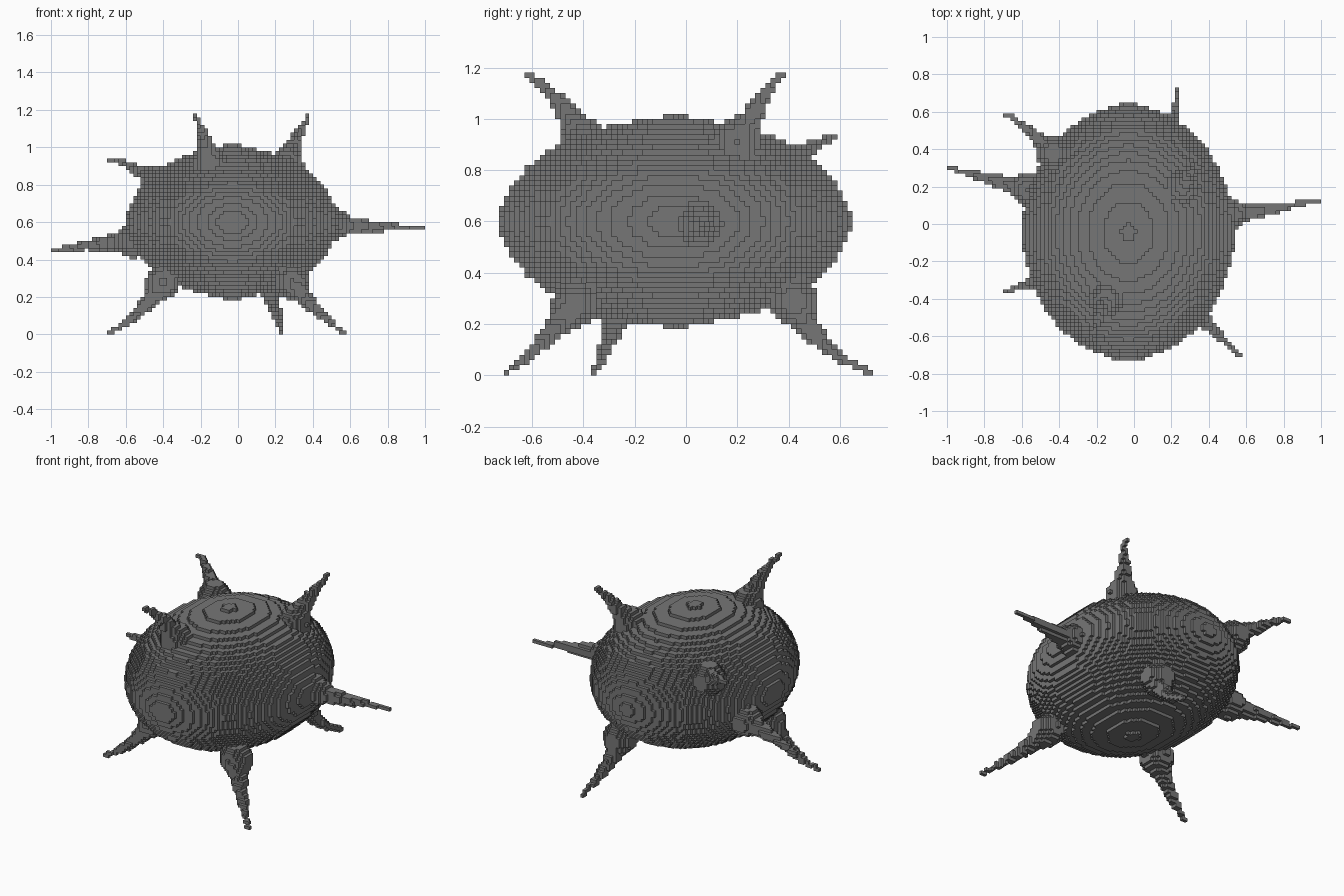
import bpy
import bmesh
import math
from mathutils import Vector

V = 0.02  # block size

if "Cube" in bpy.data.objects:
    bpy.data.objects.remove(bpy.data.objects["Cube"], do_unlink=True)

grey = bpy.data.materials.new("dark_grey")
grey.use_nodes = True
grey.diffuse_color = (0.18, 0.18, 0.18, 1)
grey.node_tree.nodes["Principled BSDF"].inputs["Base Color"].default_value = grey.diffuse_color


def centre(c):
    """Middle of a block, with the y grid shifted by half a block."""
    return Vector(((c[0] + 0.5) * V, c[1] * V, (c[2] + 0.5) * V))


def cell_of(p):
    return (math.floor(p.x / V), round(p.y / V), max(0, math.floor(p.z / V)))


def body_cells():
    """Ellipsoid with a slight point at each pole."""
    mid, radii = Vector((-0.03, -0.045, 0.6)), (0.56, 0.675, 0.402)
    cells = set()
    for i in range(-32, 30):
        for j in range(-38, 34):
            for k in range(8, 52):
                d = centre((i, j, k)) - mid
                u = Vector([a / r for a, r in zip(d, radii)])
                n = u.length
                axis = max(abs(a) for a in u) / max(n, 0.001)
                if n < 1 + 0.025 * max(0, (axis - 0.975) / 0.025):
                    cells.add((i, j, k))
    return cells


def spike_cells(base, mid, tip):
    """Tapered curved spike through three points, flared at the base."""
    base, mid, tip = Vector(base), Vector(mid), Vector(tip)
    ctrl = 2 * mid - (base + tip) / 2
    cells = set()
    for s in range(61):
        t = s / 60
        p = base * (1 - t) ** 2 + ctrl * 2 * t * (1 - t) + tip * t * t
        r = 0.01 + 0.052 * (1 - t) ** 1.3 + 0.03 * max(0, 1 - 5 * t)
        ci, cj, ck = cell_of(p)
        cells.add((ci, cj, ck))
        n = int(r / V) + 1
        for i in range(ci - n, ci + n + 1):
            for j in range(cj - n, cj + n + 1):
                for k in range(max(0, ck - n), ck + n + 1):
                    if (centre((i, j, k)) - p).length < r:
                        cells.add((i, j, k))
    return cells


def block_object(name, cells, solid):
    """Mesh of the outward block faces not covered by a neighbour."""
    bm = bmesh.new()
    verts = {}

    def vert(q):
        if q not in verts:
            verts[q] = bm.verts.new((q[0] * V, (q[1] - 0.5) * V, q[2] * V))
        return verts[q]

    for c in sorted(cells):
        for a in range(3):
            for side in (0, 1):
                near = list(c)
                near[a] += 2 * side - 1
                if tuple(near) in solid:
                    continue
                b, d = (a + 1) % 3, (a + 2) % 3
                ring = []
                for ob, od in ((0, 0), (1, 0), (1, 1), (0, 1)):
                    q = list(c)
                    q[a] += side
                    q[b] += ob
                    q[d] += od
                    ring.append(vert(tuple(q)))
                bm.faces.new(ring if side else ring[::-1])
    mesh = bpy.data.meshes.new(name)
    bm.to_mesh(mesh)
    bm.free()
    mesh.materials.append(grey)
    obj = bpy.data.objects.new(name, mesh)
    bpy.context.collection.objects.link(obj)


# Spikes: base, middle and tip
spikes = {
    "top_front_spike": ((-0.15, -0.40, 0.91), (-0.19, -0.50, 1.07), (-0.23, -0.62, 1.17)),
    "top_back_spike": ((0.26, 0.20, 0.91), (0.32, 0.29, 1.06), (0.38, 0.37, 1.17)),
    "upper_back_right_spike": ((-0.43, 0.38, 0.81), (-0.54, 0.48, 0.88), (-0.68, 0.59, 0.94)),
    "right_spike": ((-0.56, 0.18, 0.50), (-0.77, 0.24, 0.48), (-0.99, 0.30, 0.45)),
    "left_spike": ((0.50, 0.05, 0.59), (0.73, 0.08, 0.575), (0.99, 0.13, 0.57)),
    "lower_right_spike": ((-0.40, -0.27, 0.28), (-0.53, -0.31, 0.12), (-0.69, -0.36, 0.01)),
    "lower_back_spike": ((0.17, 0.42, 0.29), (0.20, 0.54, 0.12), (0.24, 0.72, 0.01)),
    "lower_front_left_spike": ((0.29, -0.43, 0.28), (0.42, -0.56, 0.13), (0.56, -0.70, 0.01)),
}

body = body_cells()
parts = {"body": body}
for name, points in spikes.items():
    parts[name] = spike_cells(*points) - body
solid = set().union(*parts.values())
for name, cells in parts.items():
    block_object(name, cells, solid)
